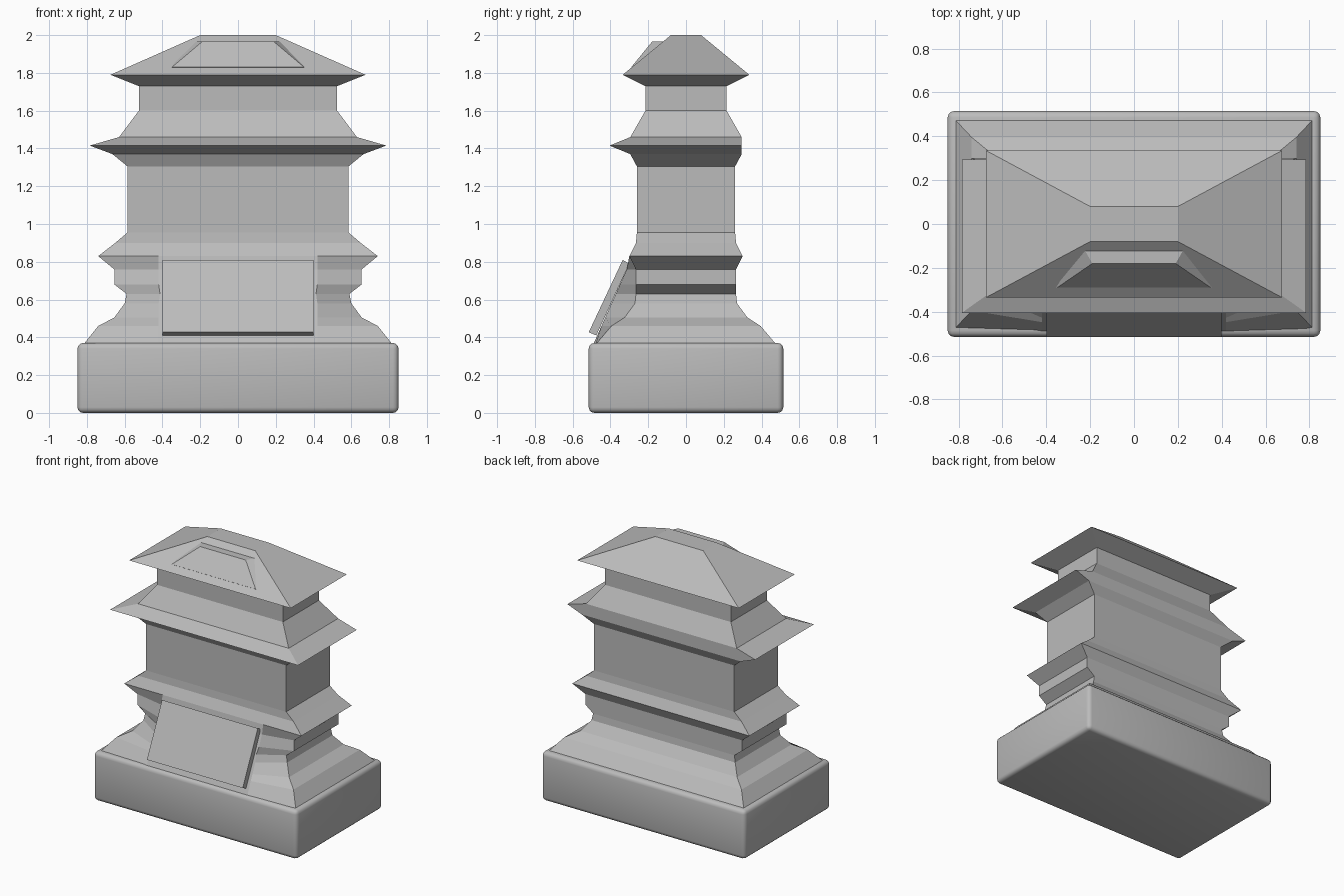
import bpy, bmesh
from mathutils import Vector

cube = bpy.data.objects.get("Cube")
if cube:
    bpy.data.objects.remove(cube, do_unlink=True)

stone = bpy.data.materials.new("grey stone")
stone.use_nodes = True
stone.diffuse_color = (0.5, 0.5, 0.5, 1)
stone.node_tree.nodes["Principled BSDF"].inputs["Base Color"].default_value = (0.5, 0.5, 0.5, 1)


def make_object(name, bm):
    bmesh.ops.recalc_face_normals(bm, faces=bm.faces)
    mesh = bpy.data.meshes.new(name)
    bm.to_mesh(mesh)
    bm.free()
    mesh.materials.append(stone)
    obj = bpy.data.objects.new(name, mesh)
    bpy.context.collection.objects.link(obj)
    return obj


def loft(name, rings):
    """Skin a stack of closed rings and cap both ends."""
    bm = bmesh.new()
    loops = [[bm.verts.new(p) for p in ring] for ring in rings]
    n = len(loops[0])
    for a, b in zip(loops, loops[1:]):
        for i in range(n):
            j = (i + 1) % n
            bm.faces.new((a[i], a[j], b[j], b[i]))
    bm.faces.new(loops[0])
    bm.faces.new(loops[-1])
    return make_object(name, bm)


def moulding_ring(x, front, back, z, bulge=True):
    """Rectangle whose front middle swells out to carry the sloping tablet."""
    mid_x = min(0.42, x * 0.7)
    mid = min(-front, -0.30 - 0.447 * (0.79 - z)) if bulge else -front
    return [(-x, back, z), (x, back, z), (x, -front, z),
            (mid_x, mid, z), (-mid_x, mid, z), (-x, -front, z)]


# Plinth with softened edges
bm = bmesh.new()
bmesh.ops.create_cube(bm, size=1)
for v in bm.verts:
    v.co = Vector((v.co.x * 1.7, v.co.y * 1.03, (v.co.z + 0.5) * 0.37))
bmesh.ops.bevel(bm, geom=bm.edges[:], offset=0.03, segments=3, profile=0.5, affect='EDGES')
plinth = make_object("plinth", bm)
bpy.context.view_layer.objects.active = plinth
plinth.select_set(True)
bpy.ops.object.shade_smooth_by_angle()
plinth.select_set(False)

# Foot and lower mouldings: half width, half depth, height
lower = [(0.82, 0.48, 0.36), (0.74, 0.395, 0.46), (0.655, 0.325, 0.505),
         (0.60, 0.27, 0.58), (0.59, 0.265, 0.63), (0.655, 0.265, 0.68),
         (0.655, 0.265, 0.76), (0.74, 0.30, 0.83), (0.65, 0.265, 0.90),
         (0.585, 0.26, 0.955)]
loft("lower_mouldings", [moulding_ring(x, y, y, z) for x, y, z in lower])

# Shaft, middle cornice (flat at the back) and neck
upper = [(0.585, 0.26, 0.26, 0.955), (0.585, 0.26, 0.26, 1.305),
         (0.665, 0.295, 0.295, 1.37), (0.785, 0.405, 0.295, 1.415),
         (0.63, 0.295, 0.295, 1.46), (0.525, 0.215, 0.215, 1.60),
         (0.525, 0.215, 0.215, 1.73)]
loft("shaft_and_cornice", [moulding_ring(*row, bulge=False) for row in upper])

# Hipped cap
cap = [(0.525, 0.215, 1.73), (0.675, 0.335, 1.79), (0.20, 0.08, 2.0)]
loft("hipped_cap", [moulding_ring(x, y, y, z, bulge=False) for x, y, z in cap])

# Raised trapezoid plaque on the front slope of the cap
back = [(-0.23, -0.11, 1.965), (0.23, -0.11, 1.965), (0.38, -0.28, 1.82), (-0.38, -0.28, 1.82)]
face = [(-0.19, -0.18, 1.965), (0.19, -0.18, 1.965), (0.35, -0.29, 1.83), (-0.35, -0.29, 1.83)]
loft("cap_plaque", [back, face])

# Sloping tablet: side profile extruded across the front
side = [(-0.515, 0.427), (-0.475, 0.41), (-0.30, 0.79), (-0.335, 0.81)]
loft("front_tablet", [[(x, y, z) for y, z in side] for x in (-0.40, 0.40)])
